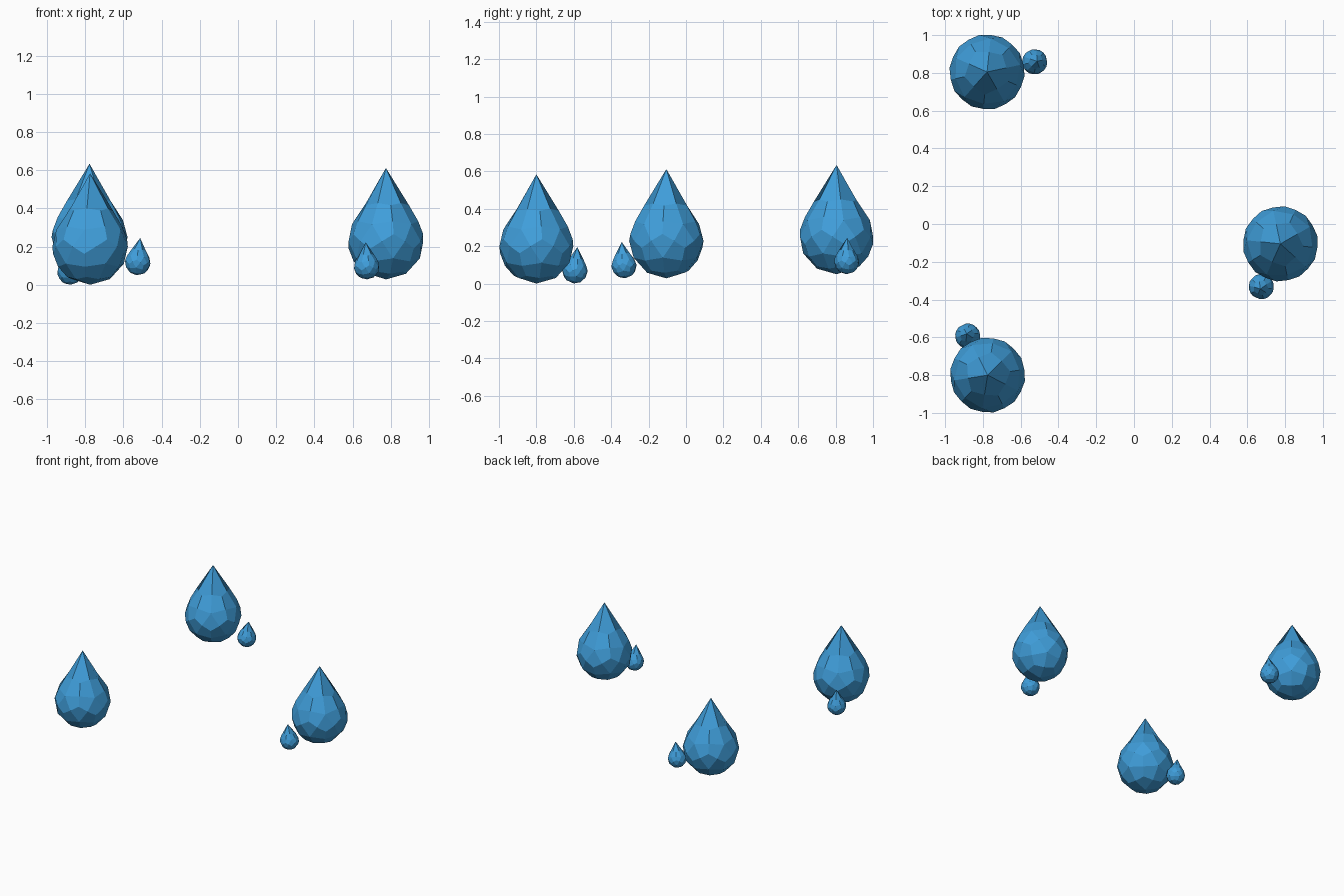
import bpy
import bmesh
from math import radians, cos, sin
from mathutils import Matrix, Vector

if "Cube" in bpy.data.objects:
    bpy.data.objects.remove(bpy.data.objects["Cube"], do_unlink=True)

# Water colour
COLOUR = (0.05, 0.34, 0.70, 1)
water = bpy.data.materials.new("water_blue")
water.use_nodes = True
water.diffuse_color = COLOUR
water.node_tree.nodes["Principled BSDF"].inputs["Base Color"].default_value = COLOUR


def drop_mesh():
    """Ball of kite-shaped faces with its top pole drawn out to a point."""
    ico = bmesh.new()
    bmesh.ops.create_icosphere(ico, subdivisions=1, radius=1)
    bm = bmesh.new()
    for face in ico.faces:
        co = [v.co for v in face.verts]
        centre = sum(co, Vector()).normalized()
        for i in range(3):
            after = (co[i] + co[(i + 1) % 3]).normalized()
            before = (co[i] + co[i - 1]).normalized()
            bm.faces.new([bm.verts.new(p) for p in (co[i], after, centre, before)])
    ico.free()
    bmesh.ops.remove_doubles(bm, verts=bm.verts[:], dist=0.001)
    # Pull the tip up and lift the ring beneath it
    for v in bm.verts:
        if v.co.z > 0.95:
            v.co.z = 1.92
        elif v.co.z > 0.75:
            v.co.z += 0.15
    bmesh.ops.recalc_face_normals(bm, faces=bm.faces[:])
    mesh = bpy.data.meshes.new("drop")
    bm.to_mesh(mesh)
    bm.free()
    mesh.materials.append(water)
    return mesh


MESH = drop_mesh()


def add_drop(name, location, radius, turn, lean=0):
    ob = bpy.data.objects.new(name, MESH.copy())
    ob.data.transform(Matrix.Translation(location) @ Matrix.Rotation(turn, 4, "Z")
                      @ Matrix.Rotation(lean, 4, "Y") @ Matrix.Scale(radius, 4))
    bpy.context.collection.objects.link(ob)


# Each group: large drop with a droplet beside it (name, x, y, base height, direction, gap)
for name, x, y, base, angle, gap in (
        ("back_right", -0.778, 0.805, 0.05, 12, 0.258),
        ("left", 0.775, -0.105, 0.028, 246, 0.248),
        ("front_right", -0.775, -0.80, 0.0, 117, 0.232)):
    turn = radians(angle)
    add_drop(name + "_large_drop", (x, y, base + 0.2), 0.2, turn)
    add_drop(name + "_small_drop",
             (x + gap * cos(turn), y + gap * sin(turn), base + 0.067),
             0.067, turn, radians(6))
